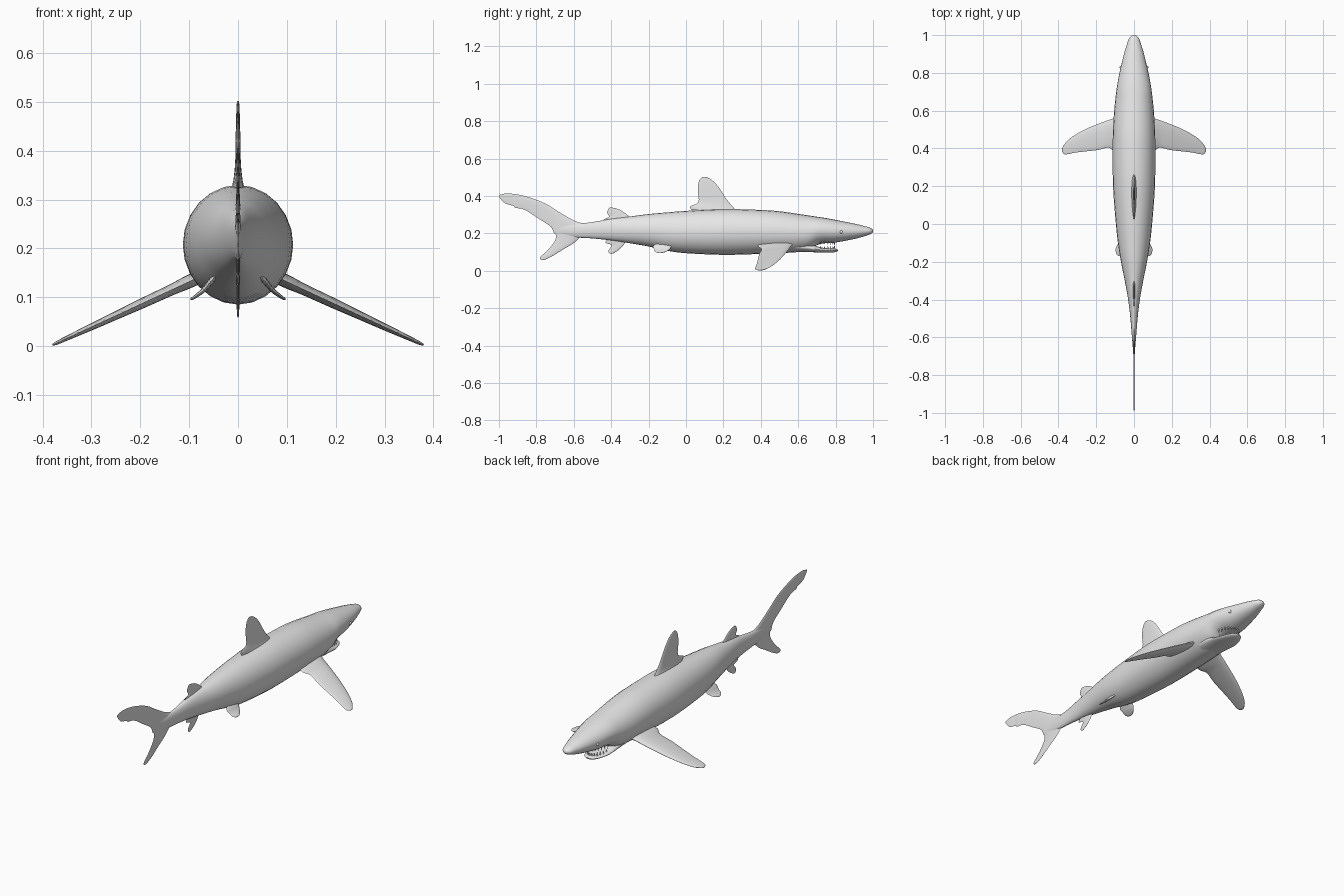
import bpy, bmesh, math
from mathutils import Vector

if "Cube" in bpy.data.objects:
    bpy.data.objects.remove(bpy.data.objects["Cube"])

grey = bpy.data.materials.new("light_grey")
grey.diffuse_color = (0.8, 0.8, 0.8, 1)
grey.use_nodes = True
grey.node_tree.nodes["Principled BSDF"].inputs["Base Color"].default_value = grey.diffuse_color


def spline(rows, steps):
    """Smooth curve through rows of numbers."""
    out = []
    for i in range(len(rows) - 1):
        a, b, c, d = (rows[min(max(i + k, 0), len(rows) - 1)] for k in (-1, 0, 1, 2))
        for s in range(steps):
            t = s / steps
            out.append([q + 0.5 * t * (r - p + t * (2*p - 5*q + 4*r - w + t * (3*(q - r) + w - p)))
                        for p, q, r, w in zip(a, b, c, d)])
    out.append(list(rows[-1]))
    return out


def finish(name, bm, angle=50):
    bmesh.ops.recalc_face_normals(bm, faces=bm.faces)
    mesh = bpy.data.meshes.new(name)
    bm.to_mesh(mesh)
    bm.free()
    mesh.materials.append(grey)
    ob = bpy.data.objects.new(name, mesh)
    bpy.context.collection.objects.link(ob)
    bpy.ops.object.select_all(action='DESELECT')
    ob.select_set(True)
    bpy.context.view_layer.objects.active = ob
    bpy.ops.object.shade_smooth_by_angle(angle=math.radians(angle))
    return ob


def loft(name, rings, angle=50):
    """Skin closed rings of points and cap both ends."""
    bm = bmesh.new()
    vs = [[bm.verts.new(p) for p in ring] for ring in rings]
    n = len(vs[0])
    for a, b in zip(vs, vs[1:]):
        for i in range(n):
            j = (i + 1) % n
            bm.faces.new((a[i], a[j], b[j], b[i]))
    bm.faces.new(vs[0])
    bm.faces.new(vs[-1])
    return finish(name, bm, angle)


def hull(name, rows, steps=3, sides=24):
    """Rows are y, top, bottom, half width."""
    rings = []
    for y, top, bot, w in spline(rows, steps):
        mid, h = (top + bot) / 2, (top - bot) / 2
        rings.append([(w * math.cos(2 * math.pi * i / sides), y,
                       mid + h * math.sin(2 * math.pi * i / sides)) for i in range(sides)])
    return loft(name, rings)


def fin(name, rows, normal, steps=3, n=8):
    """Rows are leading point, trailing point, half thickness."""
    normal = Vector(normal).normalized()
    rings = []
    for r in spline([(*a, *b, t) for a, b, t in rows], steps):
        lead, trail, t = Vector(r[:3]), Vector(r[3:6]), r[6]
        ring = []
        for i in range(2 * n):
            a = math.pi * i / n
            u = (1 - math.cos(a)) / 2
            # rounded leading edge, thin trailing edge
            ring.append(lead.lerp(trail, u) + normal * t * math.sin(a) * (1.25 - 0.7 * u))
        rings.append(ring)
    return loft(name, rings, 70)


def upright_fin(name, rows):
    fin(name, [((0, a, b), (0, c, d), t) for a, b, c, d, t in rows], (1, 0, 0))


# body with snout and tail stalk
hull("body", [
    (1.0, .218, .206, .008), (.985, .23, .195, .025), (.95, .24, .183, .038),
    (.9, .252, .17, .053), (.8, .272, .151, .077), (.74, .283, .147, .088),
    (.70, .289, .137, .094), (.66, .295, .113, .099), (.6, .304, .1, .105),
    (.5, .318, .094, .111), (.4, .325, .09, .113), (.2, .33, .085, .111),
    (0, .32, .094, .096), (-.1, .312, .107, .085), (-.2, .303, .13, .069),
    (-.3, .29, .147, .049), (-.4, .278, .162, .031), (-.5, .26, .173, .019),
    (-.6, .25, .18, .011), (-.69, .245, .2, .003)])

# lower jaw, dropped open
hull("lower_jaw", [(.58, .16, .102, .07), (.66, .145, .1, .068), (.72, .125, .097, .06),
                   (.77, .119, .097, .045), (.8, .117, .1, .027), (.812, .112, .106, .01)])

# teeth along both jaws
for name, radius, z, length, flip in (("upper_teeth", .052, .158, -.02, -1),
                                      ("lower_teeth", .044, .114, .02, 1)):
    bm = bmesh.new()
    for k in range(-6, 7):
        a = k * math.radians(13)
        c = Vector((radius * math.sin(a), .70 + .095 * math.cos(a), z))
        base = [bm.verts.new(c + Vector((.005 * math.cos(q), .005 * math.sin(q), 0)))
                for q in (0, math.pi / 2, math.pi, 1.5 * math.pi)]
        tip = bm.verts.new(c + Vector((0, 0, length)))
        bm.faces.new(base)
        for i in range(4):
            bm.faces.new((base[i], base[(i + 1) % 4], tip))
    finish(name, bm, 20)

# fins on the centre line
upright_fin("dorsal_fin", [
    (.28, .315, .03, .325, .016), (.255, .337, .022, .344, .010), (.215, .385, .066, .366, .006),
    (.18, .44, .064, .415, .005), (.15, .475, .064, .455, .004), (.12, .496, .073, .487, .003),
    (.098, .502, .088, .501, .002)])
upright_fin("rear_dorsal_fin", [
    (-.28, .275, -.42, .258, .008), (-.31, .296, -.442, .272, .005), (-.335, .315, -.412, .288, .004),
    (-.36, .329, -.422, .31, .003), (-.39, .337, -.415, .33, .002), (-.4, .338, -.408, .337, .001)])
upright_fin("anal_fin", [
    (-.30, .175, -.41, .178, .007), (-.32, .158, -.432, .15, .004), (-.34, .13, -.397, .138, .004),
    (-.362, .109, -.413, .112, .003), (-.39, .093, -.415, .1, .002), (-.4, .09, -.408, .092, .001)])
upright_fin("tail_upper_lobe", [
    (-.54, .25, -.56, .185, .008), (-.6, .269, -.69, .19, .006), (-.68, .315, -.722, .235, .004),
    (-.755, .361, -.79, .28, .003), (-.84, .393, -.86, .325, .003), (-.905, .409, -.912, .337, .003),
    (-.922, .411, -.922, .347, .002), (-.965, .413, -.967, .36, .002), (-.998, .405, -.998, .392, .001)])
upright_fin("tail_lower_lobe", [
    (-.55, .2, -.705, .225, .006), (-.595, .152, -.695, .175, .004), (-.66, .112, -.722, .13, .003),
    (-.71, .081, -.758, .093, .003), (-.75, .061, -.781, .071, .002), (-.768, .058, -.777, .06, .001)])

# paired fins and eyes
for s, side in ((1, "right"), (-1, "left")):
    # pectoral fin slopes down and outwards
    rows = []
    for x, lead, trail, t in ((.06, .58, .39, .015), (.105, .56, .385, .014), (.135, .55, .405, .012),
                              (.19, .53, .392, .011), (.25, .505, .385, .009), (.31, .473, .378, .007),
                              (.35, .444, .37, .005), (.37, .42, .37, .004), (.38, .402, .385, .002)):
        z = .132 - (x - .1) * .463
        rows.append(((s * x, lead, z), (s * x, trail, z), t))
    fin(side + "_pectoral_fin", rows, (.463 * s, 0, 1))

    # small pelvic fin
    rows = []
    for x, lead, trail, z, t in ((.04, -.06, -.15, .15, .006), (.055, -.075, -.175, .133, .006),
                                 (.07, -.088, -.17, .115, .005), (.085, -.105, -.168, .103, .004),
                                 (.094, -.122, -.155, .097, .003), (.097, -.133, -.143, .095, .001)):
        rows.append(((s * x, lead, z), (s * x, trail, z), t))
    fin(side + "_pelvic_fin", rows, (.9 * s, 0, 1))

    bm = bmesh.new()
    bmesh.ops.create_uvsphere(bm, u_segments=12, v_segments=8, radius=.008)
    bmesh.ops.translate(bm, verts=bm.verts, vec=(s * .069, .83, .207))
    finish(side + "_eye", bm)
